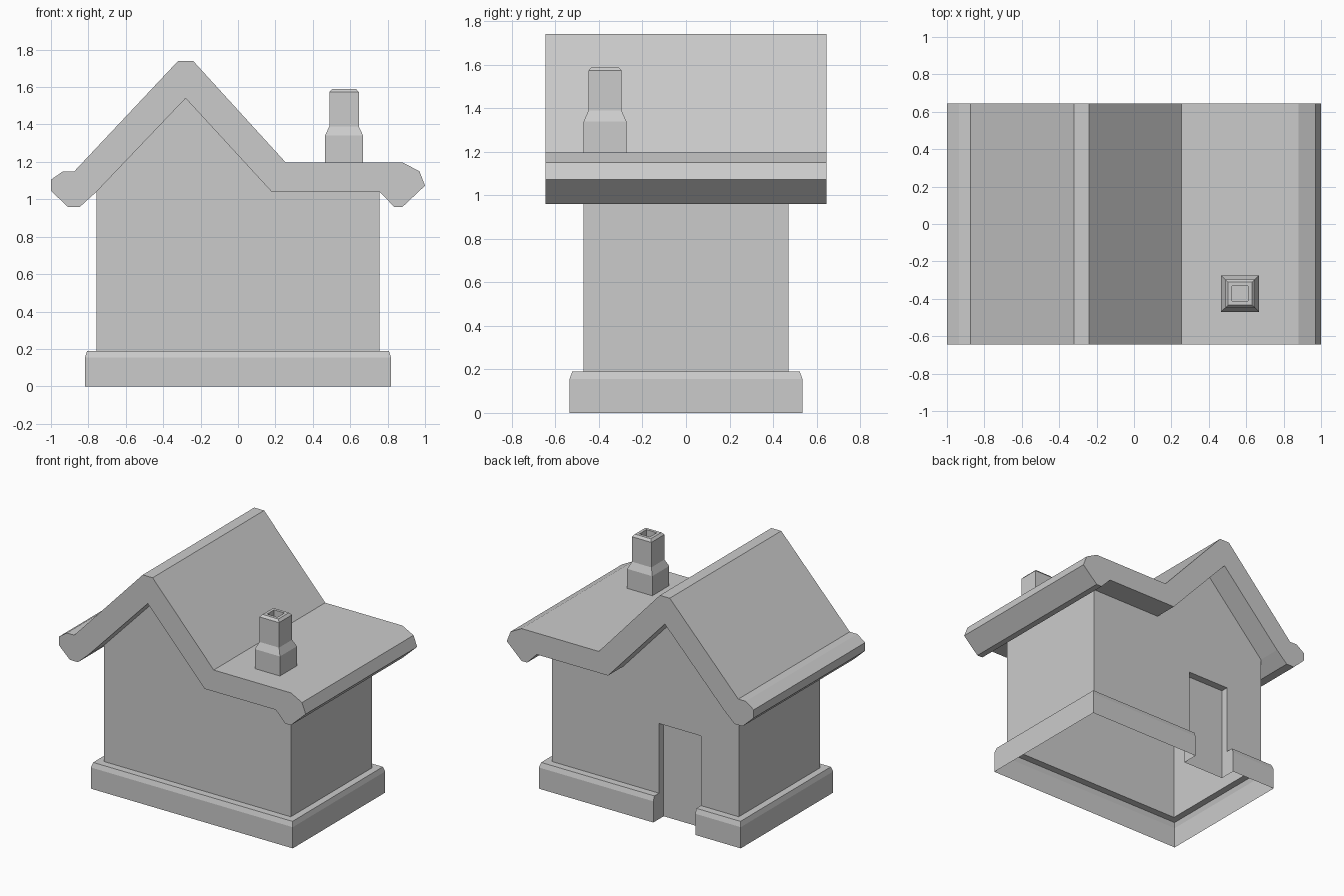
import bpy, bmesh

if "Cube" in bpy.data.objects:
    bpy.data.objects.remove(bpy.data.objects["Cube"])

DOOR_L, DOOR_R, DOOR_TOP, DOOR_Y = -0.45, -0.11, 0.70, 0.415
WALL_Y, WALL_BOTTOM = 0.47, 0.19


def finish(name, bm):
    bmesh.ops.remove_doubles(bm, verts=bm.verts, dist=0.0005)
    bmesh.ops.recalc_face_normals(bm, faces=bm.faces)
    mesh = bpy.data.meshes.new(name)
    bm.to_mesh(mesh)
    bm.free()
    obj = bpy.data.objects.new(name, mesh)
    bpy.context.collection.objects.link(obj)
    return obj


def face(bm, points):
    return bm.faces.new([bm.verts.new(p) for p in points])


def loft(name, rings, cap_end=False):
    """Skin a stack of matching closed outlines, open at the start."""
    bm = bmesh.new()
    loops = [[bm.verts.new(p) for p in ring] for ring in rings]
    n = len(loops[0])
    for a, b in zip(loops, loops[1:]):
        for i in range(n):
            j = (i + 1) % n
            bm.faces.new((a[i], a[j], b[j], b[i]))
    if cap_end:
        bm.faces.new(loops[-1])
    return finish(name, bm)


# Plinth: open-bottomed shell with a bevelled top and a notch for the door
def plinth_ring(x0, x1, hy, z):
    plan = [(x0, -hy), (x1, -hy), (x1, hy), (DOOR_R, hy), (DOOR_R, DOOR_Y),
            (DOOR_L, DOOR_Y), (DOOR_L, hy), (x0, hy)]
    return [(x, y, z) for x, y in plan]


loft("plinth", [plinth_ring(-0.818, 0.818, 0.535, 0),
                plinth_ring(-0.818, 0.818, 0.535, 0.155),
                plinth_ring(-0.807, 0.807, 0.523, WALL_BOTTOM),
                plinth_ring(-0.757, 0.757, WALL_Y, WALL_BOTTOM)])

# Walls: hollow shell with gable ends and a recessed door in the back
top = [(0.757, 1.04), (0.18, 1.04), (-0.28, 1.54), (-0.757, 1.04)]
left, right = (-0.757, WALL_BOTTOM), (0.757, WALL_BOTTOM)
door = [(DOOR_L, WALL_BOTTOM), (DOOR_L, DOOR_TOP),
        (DOOR_R, DOOR_TOP), (DOOR_R, WALL_BOTTOM)]
bm = bmesh.new()
face(bm, [(x, -WALL_Y, z) for x, z in [left, right] + top])
face(bm, [(x, WALL_Y, z) for x, z in [left] + door + [right] + top])
face(bm, [(x, DOOR_Y, z) for x, z in door])
for (xa, za), (xb, zb), y in ([(left, top[-1], -WALL_Y), (right, top[0], -WALL_Y)]
                              + [(a, b, DOOR_Y) for a, b in zip(door, door[1:])]):
    face(bm, [(xa, y, za), (xb, y, zb), (xb, WALL_Y, zb), (xa, WALL_Y, za)])
finish("walls", bm)

# Roof: one profile run from front to back
roof = [(-1, 1.105), (-0.935, 1.15), (-0.875, 1.15), (-0.32, 1.74), (-0.24, 1.74),
        (0.255, 1.197), (0.88, 1.197), (0.97, 1.15), (1, 1.073), (0.88, 0.96),
        (0.835, 0.96), (0.757, 1.04), (0.18, 1.04), (-0.28, 1.54),
        (-0.757, 1.04), (-0.845, 0.96), (-0.91, 0.96), (-1, 1.045)]
bm = bmesh.new()
front = face(bm, [(x, -0.645, z) for x, z in roof])
ext = bmesh.ops.extrude_face_region(bm, geom=[front], use_keep_orig=True)
bmesh.ops.translate(bm, vec=(0, 1.29, 0),
                    verts=[v for v in ext["geom"] if isinstance(v, bmesh.types.BMVert)])
finish("roof", bm)

# Chimney: stepped square stack with a hollow flue
sizes = [(0.102, 1.19), (0.102, 1.34), (0.079, 1.39), (0.079, 1.573),
         (0.064, 1.59), (0.042, 1.59), (0.042, 1.52)]
loft("chimney", [[(0.567 + sx * r, -0.372 + sy * r * 0.96, z)
                  for sx, sy in ((-1, -1), (1, -1), (1, 1), (-1, 1))]
                 for r, z in sizes], cap_end=True)
